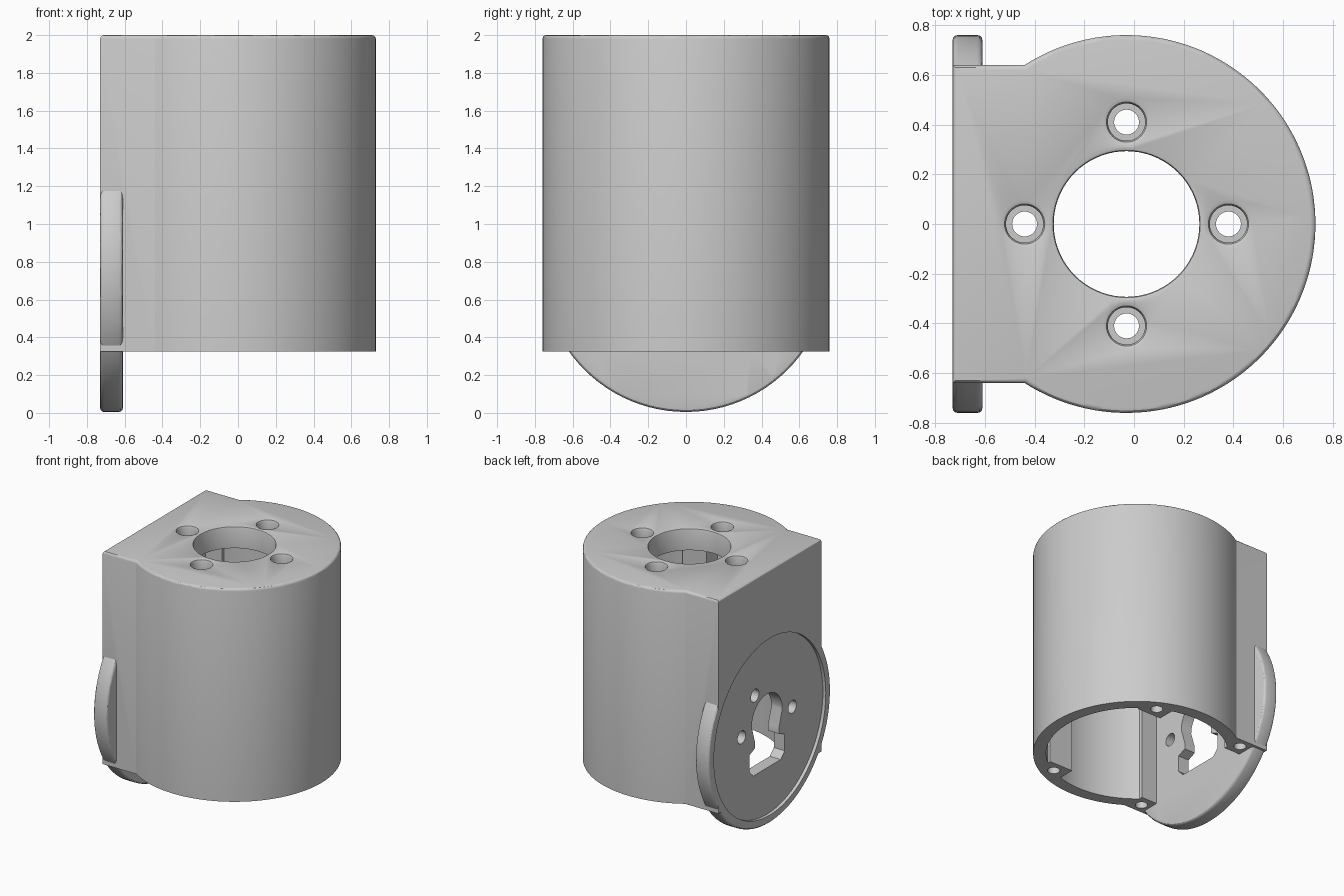
import bpy, bmesh, math
from mathutils import Matrix

if "Cube" in bpy.data.objects:
    bpy.data.objects.remove(bpy.data.objects["Cube"])

CX = -0.03            # axis of the round body
R = 0.76              # body and disc radius
Z0, Z1 = 0.325, 2.0   # body bottom and top
XF, XI = -0.73, -0.61 # outer and inner face of the mounting wall
DZ = 0.765            # height of the mounting disc centre

grey = bpy.data.materials.new("grey")
grey.diffuse_color = (0.6, 0.6, 0.6, 1)
grey.use_nodes = True
grey.node_tree.nodes["Principled BSDF"].inputs["Base Color"].default_value = grey.diffuse_color


def make(name, bm, helper=True):
    bmesh.ops.recalc_face_normals(bm, faces=bm.faces[:])
    me = bpy.data.meshes.new(name)
    bm.to_mesh(me)
    bm.free()
    ob = bpy.data.objects.new(name, me)
    bpy.context.collection.objects.link(ob)
    me.materials.append(grey)
    ob.hide_render = helper
    return ob


def prism(name, pts, lo, hi, round_lo=0, round_hi=0, side=False, helper=True):
    """Extrude an outline along z, or along x (outline in y, z) when side is set."""
    bm = bmesh.new()
    face = bm.faces.new([bm.verts.new((a, b, lo)) for a, b in pts])
    ext = bmesh.ops.extrude_face_region(bm, geom=[face])["geom"]
    for v in ext:
        if isinstance(v, bmesh.types.BMVert):
            v.co.z = hi
    bmesh.ops.recalc_face_normals(bm, faces=bm.faces[:])
    for level, size in ((lo, round_lo), (hi, round_hi)):
        if size:
            edges = [e for e in bm.edges if all(abs(v.co.z - level) < 1e-5 for v in e.verts)]
            bmesh.ops.bevel(bm, geom=edges, offset=size, segments=3, profile=0.5, affect='EDGES')
    if side:
        bm.transform(Matrix(((0, 0, 1, 0), (1, 0, 0, 0), (0, 1, 0, 0), (0, 0, 0, 1))))
    return make(name, bm, helper)


def arc(cx, cy, r, a0=0.0, a1=360.0, n=96):
    full = abs(a1 - a0) >= 360
    return [(cx + r * math.cos(math.radians(a0 + (a1 - a0) * i / n)),
             cy + r * math.sin(math.radians(a0 + (a1 - a0) * i / n)))
            for i in range(n if full else n + 1)]


def rect(x0, x1, y0, y1):
    return [(x0, y0), (x1, y0), (x1, y1), (x0, y1)]


def lathe(name, profile, x, y, n=40):
    """Closed turned cutter from (radius, z) points, ordered from bottom to top."""
    bm = bmesh.new()
    rings = [[bm.verts.new((px, py, z)) for px, py in arc(x, y, r, n=n)] for r, z in profile]
    for lower, upper in zip(rings, rings[1:]):
        for i in range(n):
            j = (i + 1) % n
            bm.faces.new((lower[i], lower[j], upper[j], upper[i]))
    bm.faces.new(rings[0][::-1])
    bm.faces.new(rings[-1])
    return make(name, bm)


def combine(target, other, operation):
    mod = target.modifiers.new(operation, 'BOOLEAN')
    mod.operation, mod.solver, mod.object = operation, 'EXACT', other
    bpy.context.view_layer.objects.active = target
    bpy.ops.object.modifier_apply(modifier=mod.name)
    bpy.data.objects.remove(other)


def rounded_rim(r, z, f=0.02):
    return [(r, z - f), (r + 0.3 * f, z - 0.3 * f), (r + f, z), (r + f, z + 0.1)]


# Housing: round body with a flat-backed block, rounded along the top
half = 0.64
turn = 180 - math.degrees(math.asin(half / R))
outline = arc(CX, 0, R, -turn, turn) + [(XF, half), (XF, -half)]
housing = prism("motor_housing", outline, Z0, Z1, round_hi=0.02, helper=False)

# Mounting disc on the flat back
combine(housing, prism("disc", arc(0, DZ, R), XF, XI, 0.02, 0.02, side=True), 'UNION')

# Hollow: bore with a slot to the mounting wall and two screw bosses left standing
CEIL = Z1 - 0.17
hollow = prism("bore", arc(CX, 0, 0.665), 0.1, CEIL)
combine(hollow, prism("wall_limit", rect(-1, XI, -1, 1), 0, 2.1), 'DIFFERENCE')
for s in (-1, 1):
    y0, y1 = sorted((s * 0.5, s * 0.9))
    combine(hollow, prism("boss", rect(0.17, 0.38, y0, y1), 0, 2.1), 'DIFFERENCE')
    y0, y1 = sorted((s * 0.47, s * 0.9))
    combine(hollow, prism("corner", rect(-0.9, CX - 0.44, y0, y1), 0, 2.1), 'DIFFERENCE')
combine(hollow, prism("slot", rect(XI, -0.3, -0.47, 0.47), 0.1, CEIL), 'UNION')
combine(housing, hollow, 'DIFFERENCE')

# Shaft opening and four counterbored screw holes in the top
combine(housing, lathe("shaft_hole", [(0.293, 1.6)] + rounded_rim(0.293, Z1, 0.012), CX, 0, 72), 'DIFFERENCE')
for dx, dy in ((0.41, 0), (-0.41, 0), (0, 0.41), (0, -0.41)):
    profile = [(0.05, 1.6), (0.05, 1.9), (0.075, 1.9)] + rounded_rim(0.075, Z1)
    combine(housing, lathe("screw_hole", profile, CX + dx, dy), 'DIFFERENCE')

# Blind screw holes in the bottom rim
for s in (-1, 1):
    for x, y in ((0.275, 0.585), (-0.54, 0.56)):
        combine(housing, prism("rim_hole", arc(x, s * y, 0.045, n=28), 0.2, 0.65), 'DIFFERENCE')

# Round recess in the disc, with arched opening and four screw holes
combine(housing, prism("recess", arc(0, DZ, 0.695), -0.9, XF + 0.025, side=True), 'DIFFERENCE')
right = [(0.15, -0.07), (0.15, -0.12), (0.22, -0.15), (0.22, -0.28), (0.17, -0.33)]
arch = arc(0, 0.06, 0.19, 0, 180, 24)
opening = arch + [(-a, b) for a, b in right] + right[::-1]
combine(housing, prism("opening", [(a, b + DZ) for a, b in opening], -0.9, -0.5, side=True), 'DIFFERENCE')
for s in (-1, 1):
    for y, z in ((0.15, 0.295), (0.315, 0.03)):
        combine(housing, prism("wall_hole", arc(s * y, DZ + z, 0.05, n=28), -0.9, -0.5, side=True), 'DIFFERENCE')

# Smooth curved walls, keep edges crisp
bpy.ops.object.select_all(action='DESELECT')
housing.select_set(True)
bpy.context.view_layer.objects.active = housing
bpy.ops.object.shade_smooth_by_angle(angle=math.radians(30))
